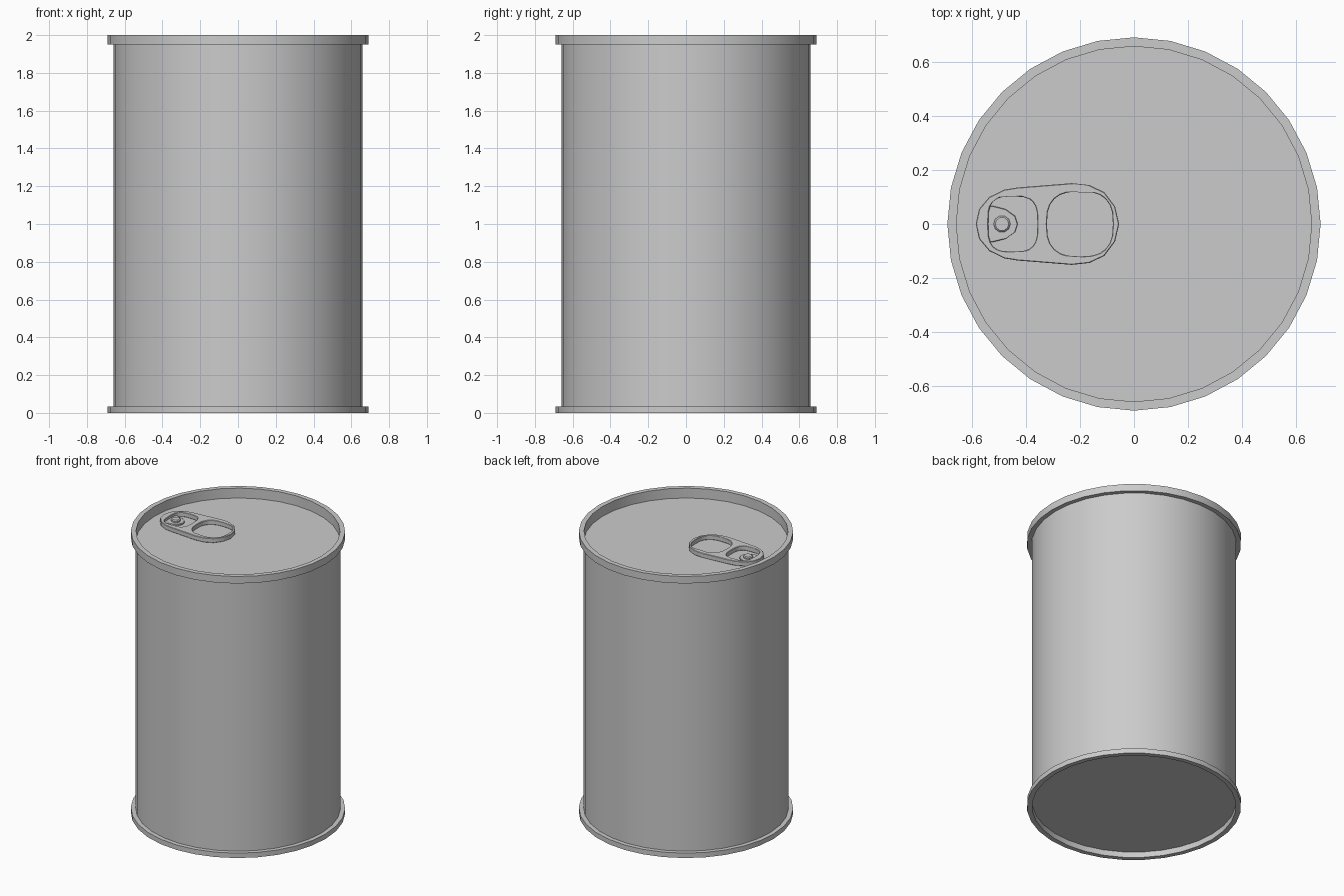
import bpy, bmesh, math

if "Cube" in bpy.data.objects:
    bpy.data.objects.remove(bpy.data.objects["Cube"])

SIDES = 32
LID_Z = 1.93


def finish(obj, angle=35):
    bpy.ops.object.select_all(action='DESELECT')
    obj.select_set(True)
    bpy.context.view_layer.objects.active = obj
    bpy.ops.object.shade_smooth_by_angle(angle=math.radians(angle))


def lathe(name, profile, sides=SIDES, centre=(0, 0), cap_start=False, cap_end=False):
    """Spin (radius, z) points, listed from the underside round to the top."""
    bm = bmesh.new()
    rings = []
    for r, z in profile:
        rings.append([bm.verts.new((centre[0] + r * math.cos(2 * math.pi * i / sides),
                                    centre[1] + r * math.sin(2 * math.pi * i / sides), z))
                      for i in range(sides)])
    for a, b in zip(rings, rings[1:]):
        for i in range(sides):
            k = (i + 1) % sides
            bm.faces.new((a[i], a[k], b[k], b[i]))
    if cap_start:
        bm.faces.new(rings[0][::-1])
    if cap_end:
        bm.faces.new(rings[-1])
    mesh = bpy.data.meshes.new(name)
    bm.to_mesh(mesh)
    bm.free()
    obj = bpy.data.objects.new(name, mesh)
    bpy.context.collection.objects.link(obj)
    finish(obj)
    return obj


def mirror_y(half):
    """Close an outline whose first and last points lie on y = 0."""
    return half + [(x, -y) for x, y in half[-2:0:-1]]


def rounded(cx, rx, ry, power, n=24):
    """Superellipse outline centred on (cx, 0)."""
    pts = []
    for i in range(n):
        c, s = math.cos(2 * math.pi * i / n), math.sin(2 * math.pi * i / n)
        pts.append((cx + rx * math.copysign(abs(c) ** (2 / power), c),
                    ry * math.copysign(abs(s) ** (2 / power), s)))
    return pts


def plate(name, outlines, z0, z1, bevel):
    """Flat plate from a filled 2D curve; inner outlines become holes."""
    cu = bpy.data.curves.new(name, 'CURVE')
    cu.dimensions = '2D'
    cu.fill_mode = 'BOTH'
    cu.extrude = (z1 - z0) / 2
    for pts in outlines:
        sp = cu.splines.new('POLY')
        sp.points.add(len(pts) - 1)
        for p, (x, y) in zip(sp.points, pts):
            p.co = (x, y, 0, 1)
        sp.use_cyclic_u = True
    obj = bpy.data.objects.new(name, cu)
    obj.location.z = (z0 + z1) / 2
    bpy.context.collection.objects.link(obj)
    bpy.ops.object.select_all(action='DESELECT')
    obj.select_set(True)
    bpy.context.view_layer.objects.active = obj
    bpy.ops.object.convert(target='MESH')
    obj = bpy.context.view_layer.objects.active
    bm = bmesh.new()
    bm.from_mesh(obj.data)
    bmesh.ops.remove_doubles(bm, verts=bm.verts, dist=1e-5)
    bmesh.ops.recalc_face_normals(bm, faces=bm.faces)
    bm.to_mesh(obj.data)
    bm.free()
    finish(obj)
    mod = obj.modifiers.new("edge", 'BEVEL')
    mod.width = bevel
    mod.segments = 1
    mod.limit_method = 'ANGLE'
    mod.angle_limit = math.radians(60)
    return obj


# Can wall and the two rolled ends
lathe("can_bottom", [(0.657, 0.04), (0.657, 0), (0.69, 0), (0.69, 0.035), (0.66, 0.035)],
      cap_start=True)
lathe("can_wall", [(0.66, 0.035), (0.66, 1.95)])
lathe("can_lid", [(0.66, 1.95), (0.69, 1.95), (0.69, 2.0), (0.657, 2.0), (0.657, LID_Z)],
      cap_end=True)

# Pull tab with finger hole and rivet window
outline = mirror_y([(-0.585, 0), (-0.573, 0.055), (-0.535, 0.1), (-0.48, 0.127),
                    (-0.43, 0.135), (-0.23, 0.151), (-0.165, 0.144), (-0.11, 0.118),
                    (-0.07, 0.065), (-0.055, 0)])
plate("pull_tab", [outline, rounded(-0.2, 0.122, 0.12, 2.7), rounded(-0.448, 0.091, 0.102, 3.2)],
      LID_Z + 0.002, LID_Z + 0.034, 0.006)

# Tongue joining the tab to the rivet
tongue = [(-0.55, 0.066), (-0.52, 0.066), (-0.475, 0.055), (-0.44, 0.03), (-0.43, 0),
          (-0.44, -0.03), (-0.475, -0.055), (-0.52, -0.066), (-0.55, -0.066)]
plate("tab_tongue", [tongue], LID_Z + 0.003, LID_Z + 0.015, 0.002)

# Rivet
lathe("rivet", [(0.031, LID_Z), (0.031, LID_Z + 0.024), (0.025, LID_Z + 0.03)],
      sides=10, centre=(-0.488, 0), cap_end=True)
